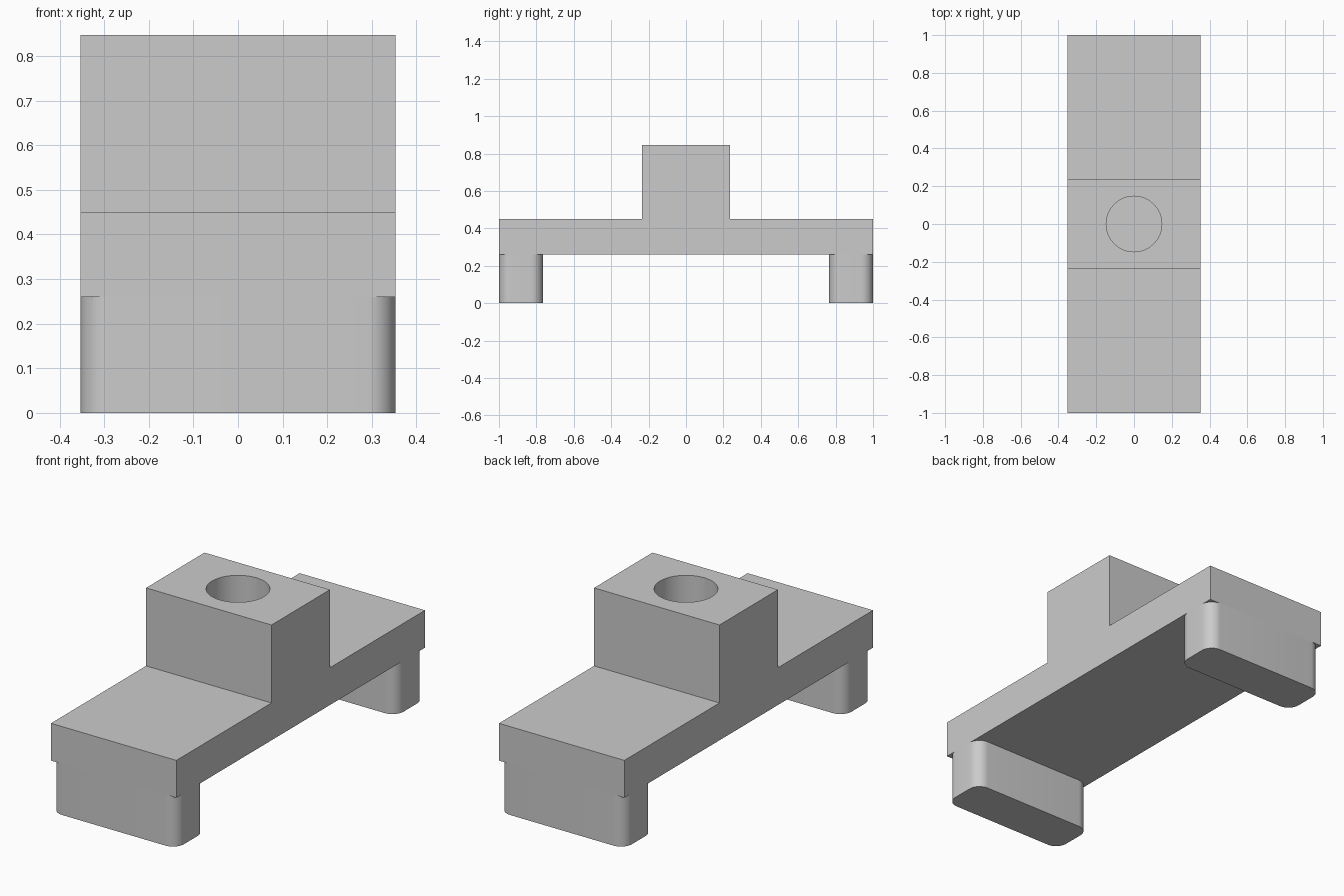
import bpy
import bmesh
from math import radians

cube = bpy.data.objects.get("Cube")
if cube:
    bpy.data.objects.remove(cube, do_unlink=True)

GREY = (0.6, 0.6, 0.6, 1)
grey = bpy.data.materials.new("plain grey")
grey.use_nodes = True
grey.diffuse_color = GREY
grey.node_tree.nodes["Principled BSDF"].inputs["Base Color"].default_value = GREY

HALF_WIDTH = 0.353
BASE_Z = 0.26


def make_object(name, bm):
    bmesh.ops.recalc_face_normals(bm, faces=bm.faces)
    mesh = bpy.data.meshes.new(name)
    bm.to_mesh(mesh)
    bm.free()
    mesh.materials.append(grey)
    obj = bpy.data.objects.new(name, mesh)
    bpy.context.collection.objects.link(obj)
    return obj


def activate(obj):
    bpy.ops.object.select_all(action="DESELECT")
    obj.select_set(True)
    bpy.context.view_layer.objects.active = obj


def smooth(obj):
    activate(obj)
    bpy.ops.object.shade_smooth_by_angle(angle=radians(30))


# T-shaped body: side profile extruded across the width
half_profile = [(1, BASE_Z), (1, 0.45), (0.235, 0.45), (0.235, 0.847)]
profile = half_profile + [(-y, z) for y, z in reversed(half_profile)]
bm = bmesh.new()
side = bm.faces.new([bm.verts.new((-HALF_WIDTH, y, z)) for y, z in profile])
extruded = bmesh.ops.extrude_face_region(bm, geom=[side])["geom"]
bmesh.ops.translate(bm, vec=(2 * HALF_WIDTH, 0, 0),
                    verts=[v for v in extruded if isinstance(v, bmesh.types.BMVert)])
body = make_object("t_shaped_body", bm)

# Blind round hole in the top of the block
bm = bmesh.new()
bmesh.ops.create_cone(bm, cap_ends=True, segments=64, radius1=0.147, radius2=0.147, depth=0.8)
cutter = make_object("hole_cutter", bm)
cutter.location.z = 0.85
cutter.hide_render = True
cut = body.modifiers.new("hole", "BOOLEAN")
cut.operation = "DIFFERENCE"
cut.solver = "EXACT"
cut.object = cutter
activate(body)
bpy.ops.object.modifier_apply(modifier=cut.name)
bpy.data.objects.remove(cutter, do_unlink=True)
smooth(body)

# Rounded feet under both ends
for name, end in (("front_foot", -1), ("back_foot", 1)):
    bm = bmesh.new()
    bmesh.ops.create_cube(bm, size=1)
    bmesh.ops.scale(bm, vec=(2 * HALF_WIDTH, 0.235, BASE_Z), verts=bm.verts)
    bmesh.ops.translate(bm, vec=(0, end * (1 - 0.235 / 2), BASE_Z / 2), verts=bm.verts)
    uprights = [e for e in bm.edges if abs(e.verts[0].co.z - e.verts[1].co.z) > 0.1]
    bmesh.ops.bevel(bm, geom=uprights, offset=0.063, segments=10, profile=0.5, affect="EDGES")
    smooth(make_object(name, bm))
